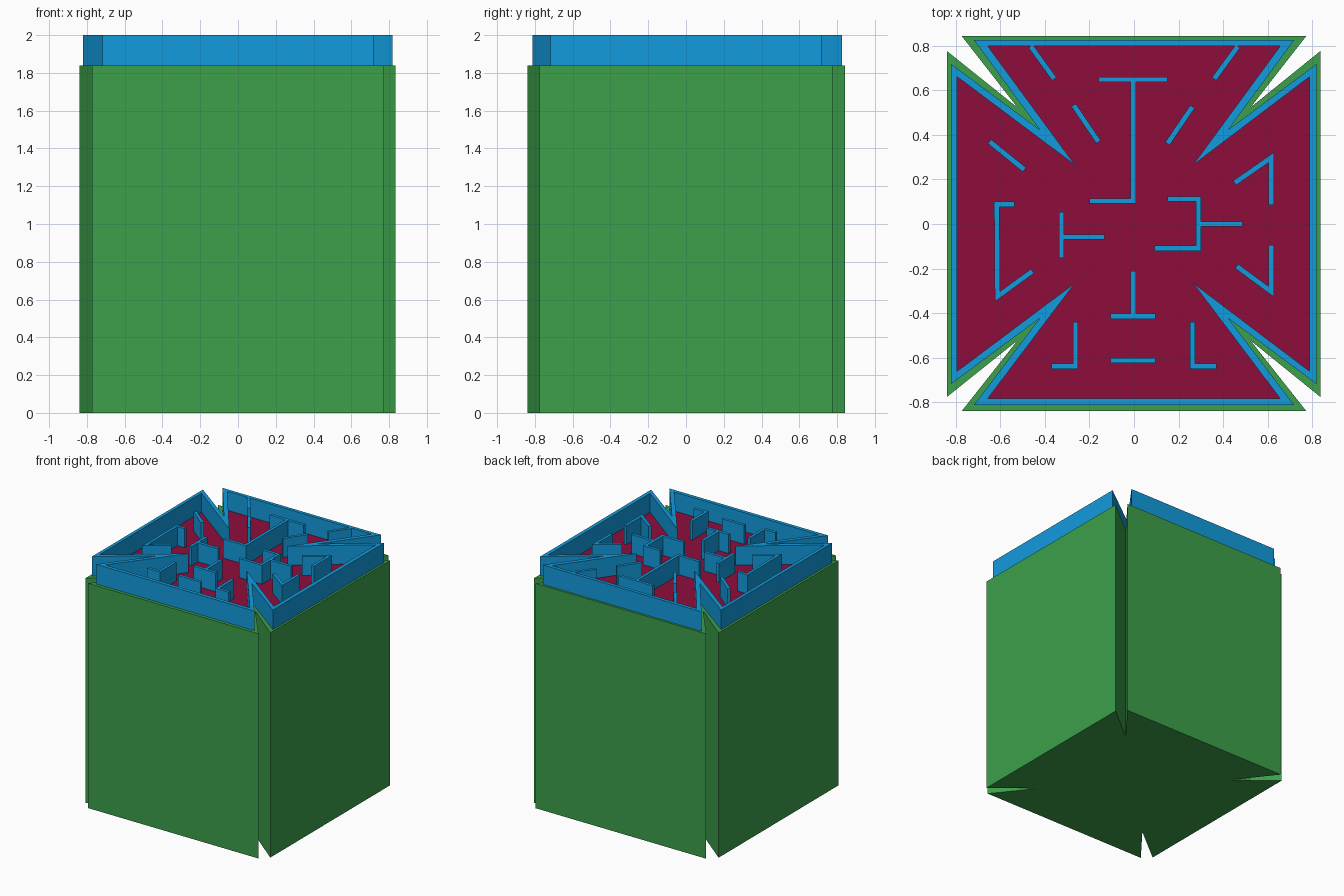
import bpy, bmesh
from mathutils import Vector

if "Cube" in bpy.data.objects:
    bpy.data.objects.remove(bpy.data.objects["Cube"])

BASE, TOP = 1.84, 2.0


def material(name, rgb):
    m = bpy.data.materials.new(name)
    m.diffuse_color = (*rgb, 1)
    m.use_nodes = True
    m.node_tree.nodes["Principled BSDF"].inputs["Base Color"].default_value = m.diffuse_color
    return m


GREEN = material("green", (0.045, 0.35, 0.07))
BLUE = material("blue", (0.006, 0.33, 0.73))
RED = material("red", (0.27, 0.004, 0.045))


def finish(name, bm, mat):
    bmesh.ops.recalc_face_normals(bm, faces=bm.faces)
    me = bpy.data.meshes.new(name)
    bm.to_mesh(me)
    bm.free()
    me.materials.append(mat)
    ob = bpy.data.objects.new(name, me)
    bpy.context.collection.objects.link(ob)
    return ob


def notched_square(left, right, back, front, edge_x, edge_y, notch):
    """Square outline with a sharp V cut into every corner."""
    return [(-edge_x, back), (-notch, notch), (left, edge_y),
            (left, -edge_y), (-notch, -notch), (-edge_x, front),
            (edge_x, front), (notch, -notch), (right, -edge_y),
            (right, edge_y), (notch, notch), (edge_x, back)]


def prism(name, outline, z0, z1, mat):
    bm = bmesh.new()
    lo = [bm.verts.new((x, y, z0)) for x, y in outline]
    hi = [bm.verts.new((x, y, z1)) for x, y in outline]
    n = len(outline)
    bm.faces.new(lo[::-1])
    bm.faces.new(hi)
    for i in range(n):
        j = (i + 1) % n
        bm.faces.new((lo[i], lo[j], hi[j], hi[i]))
    return finish(name, bm, mat)


def ring(name, outer, inner, z0, z1, mat):
    bm = bmesh.new()
    loops = [[bm.verts.new((x, y, z)) for x, y in pts]
             for pts, z in ((outer, z0), (outer, z1), (inner, z1), (inner, z0))]
    n = len(outer)
    for k in range(4):
        a, b = loops[k], loops[(k + 1) % 4]
        for i in range(n):
            j = (i + 1) % n
            bm.faces.new((a[i], a[j], b[j], b[i]))
    return finish(name, bm, mat)


def wall(name, path, mat, width=0.024):
    """Thin upright wall along a path, mitred at the bends."""
    pts = [Vector(p) for p in path]
    dirs = [(b - a).normalized() for a, b in zip(pts, pts[1:])]
    left, right = [], []
    for i, p in enumerate(pts):
        d0, d1 = dirs[max(i - 1, 0)], dirs[min(i, len(dirs) - 1)]
        n0, n1 = Vector((-d0.y, d0.x)), Vector((-d1.y, d1.x))
        off = (n0 + n1) * (width / 2 / (1 + n0.dot(n1)))
        left.append(p + off)
        right.append(p - off)
    return prism(name, [tuple(p) for p in left + right[::-1]], BASE, TOP, mat)


# Main body, raised rim and floor
body = notched_square(-.838, .835, .842, -.838, .772, .775, .523)
rim_out = notched_square(-.82, .818, .825, -.812, .718, .717, .424)
rim_in = notched_square(-.793, .787, .797, -.782, .655, .66, .264)
prism("body", body, 0, BASE, GREEN)
ring("rim", rim_out, rim_in, BASE, TOP, BLUE)
prism("floor", rim_in, BASE - .01, BASE + .005, RED)

# Maze walls
walls = [
    [(-.463, .797), (-.357, .65)],
    [(.466, .797), (.359, .65)],
    [(-.159, .648), (.15, .648)],
    [(-.004, .648), (-.004, .103)],
    [(-.2, .103), (.008, .103)],
    [(-.271, .533), (-.159, .368)],
    [(.262, .526), (.15, .36)],
    [(-.648, .37), (-.491, .243)],
    [(.451, .184), (.615, .298), (.615, .085)],
    [(-.536, .088), (-.615, .088), (-.612, -.325), (-.455, -.211)],
    [(-.325, .054), (-.325, -.153)],
    [(-.325, -.058), (-.132, -.058)],
    [(.15, .112), (.289, .112), (.289, -.108), (.092, -.108)],
    [(.289, 0), (.487, 0)],
    [(.615, -.094), (.615, -.303), (.46, -.189)],
    [(-.004, -.211), (-.004, -.413)],
    [(-.105, -.413), (.096, -.413)],
    [(-.262, -.44), (-.262, -.638), (-.37, -.638)],
    [(.262, -.44), (.262, -.638), (.37, -.638)],
    [(-.105, -.612), (.096, -.612)],
]
for i, path in enumerate(walls, 1):
    wall(f"maze_wall_{i}", path, BLUE)
